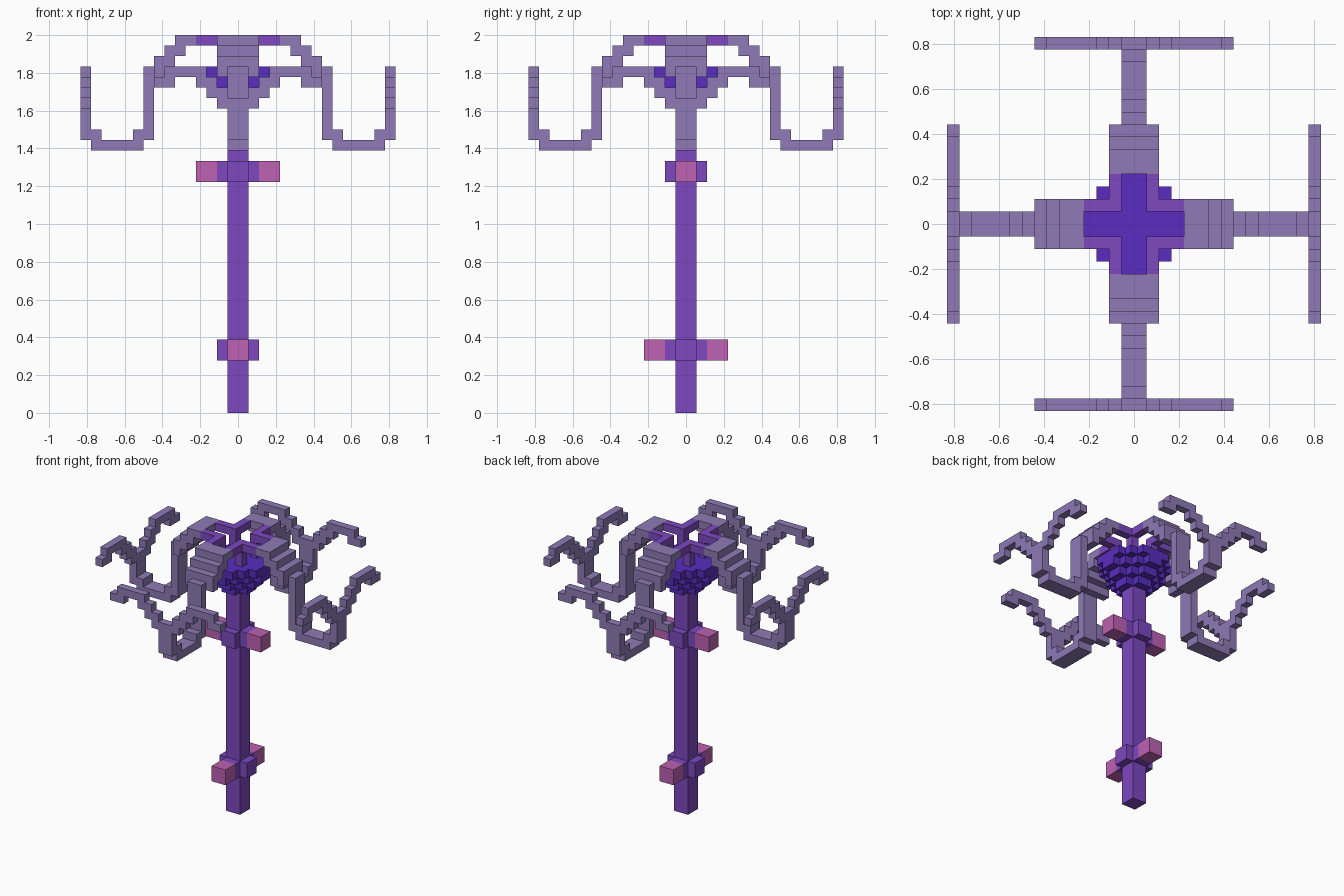
import bpy, bmesh, math

if "Cube" in bpy.data.objects:
    bpy.data.objects.remove(bpy.data.objects["Cube"], do_unlink=True)

U = 1 / 18  # size of one block


def material(name, rgb):
    lin = [((c / 255 + 0.055) / 1.055) ** 2.4 for c in rgb] + [1.0]
    m = bpy.data.materials.new(name)
    m.use_nodes = True
    m.diffuse_color = lin
    m.node_tree.nodes["Principled BSDF"].inputs["Base Color"].default_value = lin
    return m


LAVENDER = material("lavender", (142, 122, 182))
PURPLE = material("purple", (125, 72, 192))
INDIGO = material("indigo", (90, 44, 192))
PINK = material("pink", (190, 98, 178))


def fill(*boxes):
    """Block cells covered by boxes given as x0, x1, y0, y1, z0, z1."""
    return {(x, y, z) for a, b, c, d, e, f in boxes
            for x in range(a, b) for y in range(c, d) for z in range(e, f)}


# Outward corner offsets for each face direction
FACES = {
    (1, 0, 0): ((1, 0, 0), (1, 1, 0), (1, 1, 1), (1, 0, 1)),
    (-1, 0, 0): ((0, 0, 0), (0, 0, 1), (0, 1, 1), (0, 1, 0)),
    (0, 1, 0): ((0, 1, 0), (0, 1, 1), (1, 1, 1), (1, 1, 0)),
    (0, -1, 0): ((0, 0, 0), (1, 0, 0), (1, 0, 1), (0, 0, 1)),
    (0, 0, 1): ((0, 0, 1), (1, 0, 1), (1, 1, 1), (0, 1, 1)),
    (0, 0, -1): ((0, 0, 0), (0, 1, 0), (1, 1, 0), (1, 0, 0)),
}


def build(name, cells, mat, turns=(0,)):
    """Skin the cells with outer faces only; place a copy at each quarter turn."""
    bm = bmesh.new()
    for c in cells:
        for d, corners in FACES.items():
            if tuple(i + j for i, j in zip(c, d)) not in cells:
                bm.faces.new([bm.verts.new([(i + j) * U for i, j in zip(c, k)])
                              for k in corners])
    bmesh.ops.remove_doubles(bm, verts=bm.verts, dist=U * 0.01)
    mesh = bpy.data.meshes.new(name)
    bm.to_mesh(mesh)
    bm.free()
    mesh.materials.append(mat)
    for t in turns:
        ob = bpy.data.objects.new(name if len(turns) == 1 else f"{name}_{t + 1}", mesh)
        ob.rotation_euler.z = t * math.pi / 2
        bpy.context.collection.objects.link(ob)


QUARTERS = (0, 1, 2, 3)

# Stem with two cross-shaped joints
stem = [(-1, 1, -1, 1, 0, 29)]
for z in (5, 22):
    stem += [(-2, 2, -1, 1, z, z + 2), (-1, 1, -2, 2, z, z + 2)]
build("stem", fill(*stem), PURPLE)

# Pink buds: front and back on the low joint, left and right on the high one
build("low_bud", fill((2, 4, -1, 1, 5, 7)), PINK, (1, 3))
build("high_bud", fill((2, 4, -1, 1, 22, 24)), PINK, (0, 2))

# Stepped core, narrowing downwards
core = set()
for z, reach in ((29, 2), (30, 3), (31, 4), (32, 5)):
    core |= {(x, y, z) for x in range(-4, 4) for y in range(-4, 4)
             if abs(x + 0.5) + abs(y + 0.5) <= reach}
build("core", core, INDIGO)

# Cage corners: an upright post with two rails running out to the arms
build("cage_corner", fill((1, 2, 1, 2, 33, 36), (1, 4, 1, 2, 35, 36),
                          (1, 2, 1, 4, 35, 36)), PURPLE, QUARTERS)

# Wide shoulders stepping down and out
shoulder = [(x, min(x + 2, 8), -2, 2, z, z + 1)
            for x, z in ((4, 35), (5, 34), (6, 33), (7, 32))]
build("shoulder", fill(*shoulder), LAVENDER, QUARTERS)

# Narrow arms: down, out and up again
build("arm", fill((8, 9, -1, 1, 26, 33), (9, 10, -1, 1, 25, 27),
                  (10, 13, -1, 1, 25, 26), (13, 14, -1, 1, 25, 27),
                  (14, 15, -1, 1, 26, 30)), LAVENDER, QUARTERS)

# Forked tendrils at the arm ends, mirrored to both sides
half = fill((14, 15, 1, 2, 29, 31), (14, 15, 2, 3, 30, 32), (14, 15, 3, 4, 31, 33),
            (14, 15, 4, 7, 32, 33), (14, 15, 6, 8, 31, 32))
build("tendrils", half | {(x, -y - 1, z) for x, y, z in half}, LAVENDER, QUARTERS)
